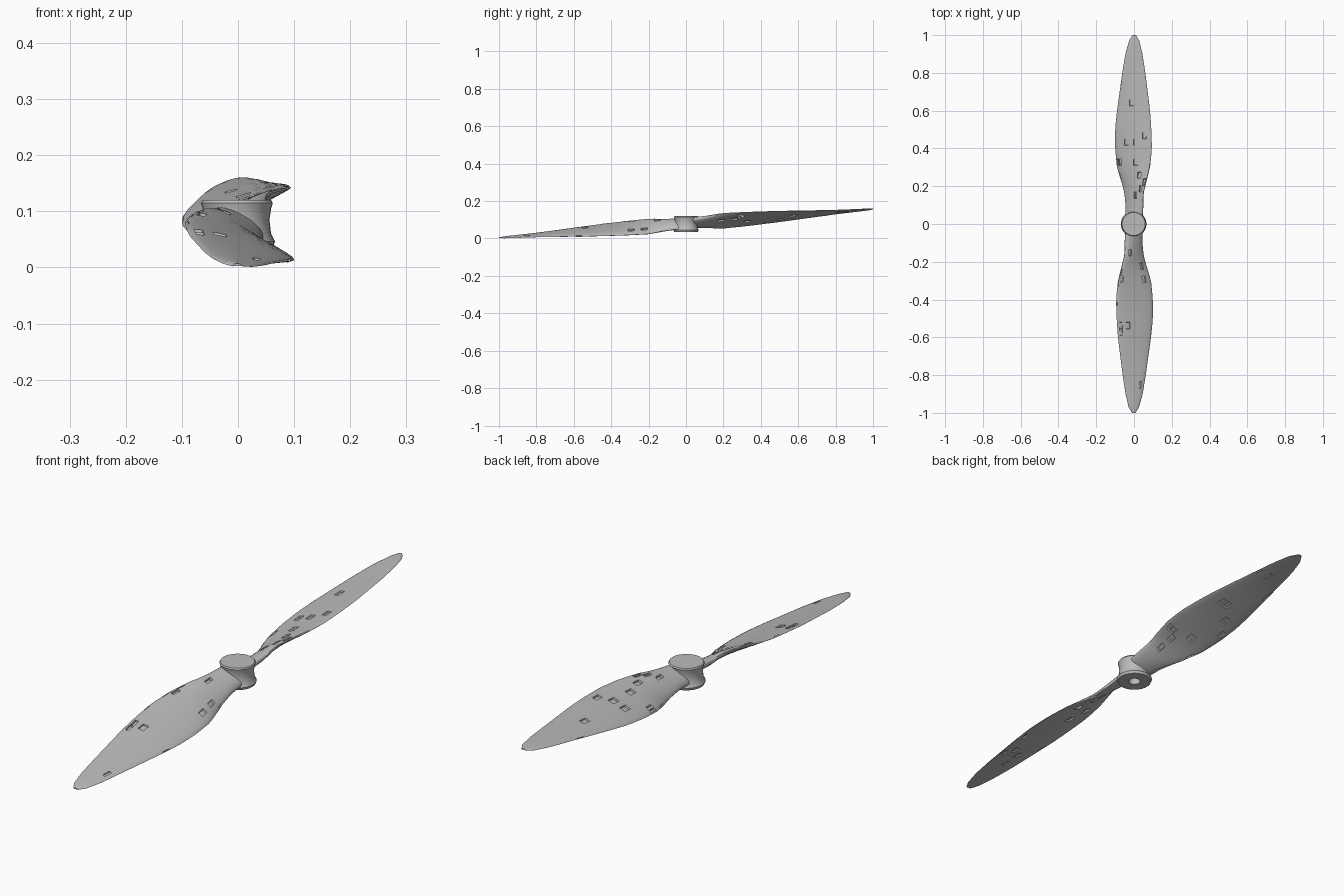
import bpy, bmesh, math, random

cube = bpy.data.objects.get("Cube")
if cube:
    bpy.data.objects.remove(cube, do_unlink=True)

random.seed(4)
TILT = 0.0765      # rise per unit along y
MID_Z = 0.0785     # blade height at the hub

grey = bpy.data.materials.new("plain_grey")
grey.use_nodes = True
colour = (0.5, 0.5, 0.5, 1)
grey.diffuse_color = colour
grey.node_tree.nodes["Principled BSDF"].inputs["Base Color"].default_value = colour


def finish(name, bm, angle):
    bmesh.ops.recalc_face_normals(bm, faces=bm.faces[:])
    mesh = bpy.data.meshes.new(name)
    bm.to_mesh(mesh)
    bm.free()
    mesh.materials.append(grey)
    obj = bpy.data.objects.new(name, mesh)
    bpy.context.collection.objects.link(obj)
    bpy.ops.object.select_all(action='DESELECT')
    obj.select_set(True)
    bpy.context.view_layer.objects.active = obj
    bpy.ops.object.shade_smooth_by_angle(angle=math.radians(angle))
    return obj


# Blade stations: radius, low edge x, high edge x, half rise, half thickness
STATIONS = [
    (0.03, -.045, .045, .020, .022), (0.10, -.045, .050, .025, .020),
    (0.16, -.050, .050, .034, .017), (0.20, -.060, .060, .039, .014),
    (0.30, -.090, .085, .037, .012), (0.40, -.100, .095, .033, .011),
    (0.50, -.100, .092, .028, .010), (0.60, -.090, .085, .022, .009),
    (0.80, -.062, .060, .010, .006), (0.90, -.046, .045, .006, .005),
    (0.97, -.026, .028, .003, .004), (1.00, -.008, .010, .000, .002)]


def station(r):
    for a, b in zip(STATIONS, STATIONS[1:]):
        if r <= b[0] + 1e-6:
            t = (r - a[0]) / (b[0] - a[0])
            return [p + (q - p) * t for p, q in zip(a, b)]
    return STATIONS[-1]


def section(r, chord=12):
    _, low, high, rise, thick = station(r)
    ring = []
    for side in (1, -1):
        for i in range(chord):
            u = -side * math.cos(math.pi * i / chord)
            swell = math.sqrt(max(0, 1 - u * u))
            x = low + (high - low) * (u + 1) / 2
            ring.append((x, r, rise * u + thick * swell * side + .003 * swell))
    return ring


def blade(name, turn):
    bm = bmesh.new()
    radii = [0.03 + 0.035 * i for i in range(27)] + [0.97, 0.985, 0.995, 1.0]
    rings = []
    for r in radii:
        rings.append([bm.verts.new((turn * x, turn * y, MID_Z + z + TILT * turn * y))
                      for x, y, z in section(r)])
    n = len(rings[0])
    for a, b in zip(rings, rings[1:]):
        for i in range(n):
            bm.faces.new((a[i], a[(i + 1) % n], b[(i + 1) % n], b[i]))
    bm.faces.new(rings[0])
    bm.faces.new(rings[-1])
    bmesh.ops.recalc_face_normals(bm, faces=bm.faces[:])
    # Scattered shallow pits, denser near the root
    pits = []
    for f in bm.faces:
        r = abs(f.calc_center_median().y)
        chance = 0.09 if r < 0.35 else 0.03
        if 0.12 < r < 0.88 and abs(f.normal.z) > 0.6 and random.random() < chance:
            pits.append(f)
    for f in pits:
        depth = station(abs(f.calc_center_median().y))[4] * 0.6
        bmesh.ops.inset_individual(bm, faces=[f], thickness=0.002, depth=-depth)
    finish(name, bm, 40)


blade("rear_blade", 1)
blade("front_blade", -1)

# Hub: turned profile with a waist, a bottom flange and a blind shaft hole
PROFILE = [(.022, .075), (.022, .036), (.064, .036), (.068, .046), (.061, .060),
           (.058, .085), (.061, .105), (.064, .115), (.061, .120)]
SIDES = 32
bm = bmesh.new()
rings = []
for rad, z in PROFILE:
    rings.append([bm.verts.new((rad * math.cos(math.tau * i / SIDES) - .002,
                                rad * math.sin(math.tau * i / SIDES), z))
                  for i in range(SIDES)])
for a, b in zip(rings, rings[1:]):
    for i in range(SIDES):
        j = (i + 1) % SIDES
        bm.faces.new((a[i], a[j], b[j], b[i]))
bm.faces.new(rings[0])
bm.faces.new(rings[-1])
finish("hub", bm, 35)
